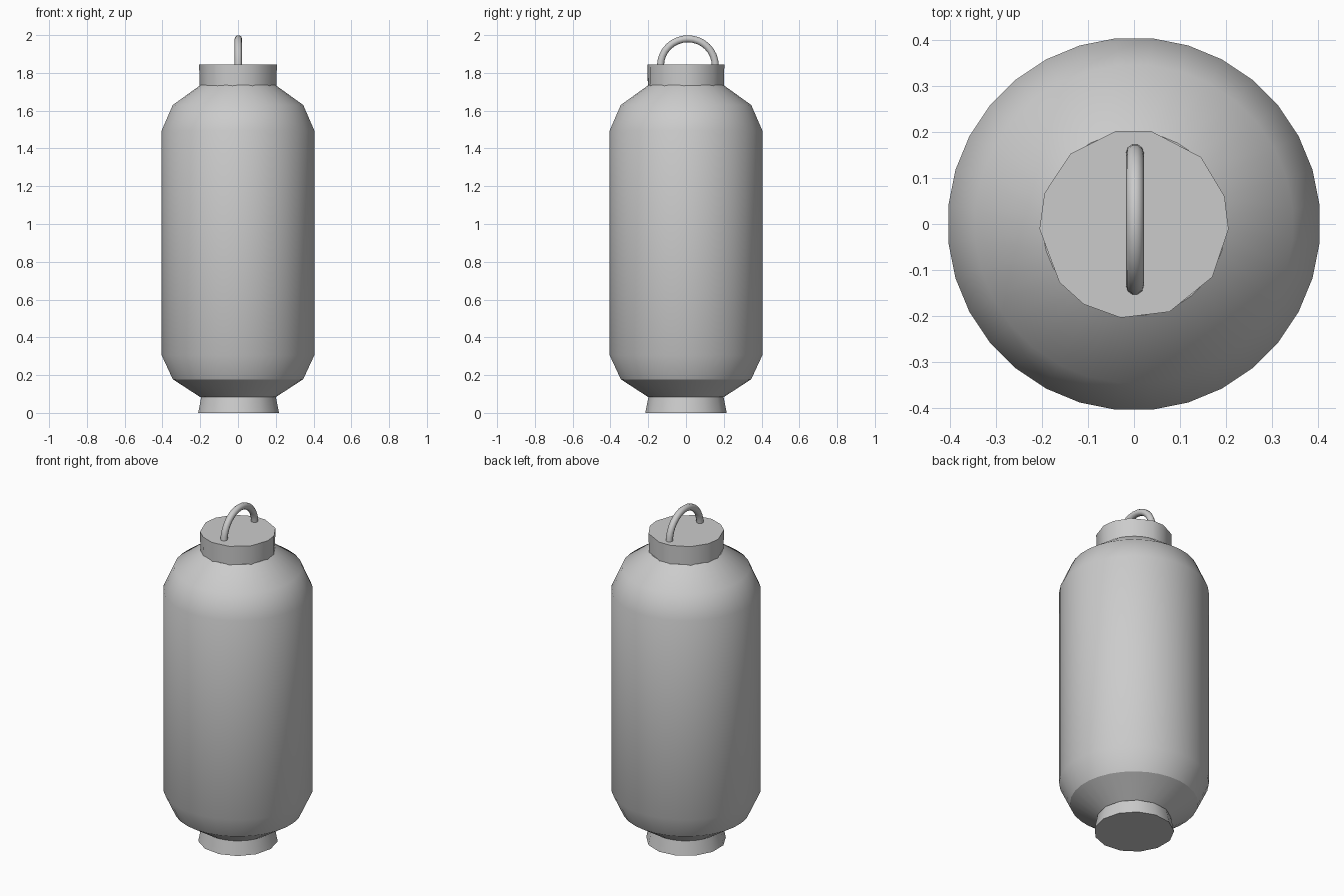
import bpy, bmesh, math

if "Cube" in bpy.data.objects:
    bpy.data.objects.remove(bpy.data.objects["Cube"])


def lathe(name, profile, angles, caps=(False, False), sharp_rings=(), smooth=True):
    """Sweep (radius, z) points through the given angles in degrees."""
    bm = bmesh.new()
    rings = [[bm.verts.new((r * math.cos(math.radians(a)), r * math.sin(math.radians(a)), z))
              for a in angles] for r, z in profile]
    n = len(angles)
    for lo, hi in zip(rings, rings[1:]):
        for i in range(n):
            j = (i + 1) % n
            bm.faces.new((lo[i], lo[j], hi[j], hi[i])).smooth = smooth
    if caps[0]:
        bm.faces.new(rings[0][::-1])
    if caps[1]:
        bm.faces.new(rings[-1])
    for k in sharp_rings:
        for i in range(n):
            bm.edges.get((rings[k][i], rings[k][(i + 1) % n])).smooth = False
    mesh = bpy.data.meshes.new(name)
    bm.to_mesh(mesh)
    bm.free()
    obj = bpy.data.objects.new(name, mesh)
    bpy.context.collection.objects.link(obj)
    return obj


# Paper body: 32 sides, crease above the lower funnel
body_angles = [(i + 0.5) * 360 / 32 for i in range(32)]
lathe("lantern_body",
      [(0.20, 0.083), (0.347, 0.178), (0.406, 0.305), (0.406, 1.495),
       (0.347, 1.63), (0.20, 1.735)],
      body_angles, (True, True), (0, 1, 5))

# Top cap: uneven low-poly rim
cap_angles = [-142, -122, -98, -68, -34, -3, 17, 45, 80, 101, 132, 161, 183]
lathe("top_cap", [(0.204, 1.73), (0.206, 1.845)], cap_angles, (True, True), (0, 1))

# Flared base ring
base_angles = [i * 360 / 13 for i in range(13)]
lathe("base_ring", [(0.217, 0.0), (0.20, 0.086)], base_angles, (True, True), (0, 1))

# Carrying loop: half ellipse of round tube, standing in the y-z plane
curve = bpy.data.curves.new("handle_path", "CURVE")
curve.dimensions = "3D"
curve.bevel_depth = 0.0195
curve.bevel_resolution = 3
curve.use_fill_caps = True
spline = curve.splines.new("POLY")
steps = 16
spline.points.add(steps)
for i, p in enumerate(spline.points):
    a = math.pi * i / steps
    p.co = (0.002, 0.01 - 0.145 * math.cos(a), 1.838 + 0.1425 * math.sin(a), 1)
handle = bpy.data.objects.new("handle", curve)
bpy.context.collection.objects.link(handle)
bpy.context.view_layer.objects.active = handle
handle.select_set(True)
bpy.ops.object.convert(target="MESH")
bpy.ops.object.shade_smooth_by_angle(angle=math.radians(50))
